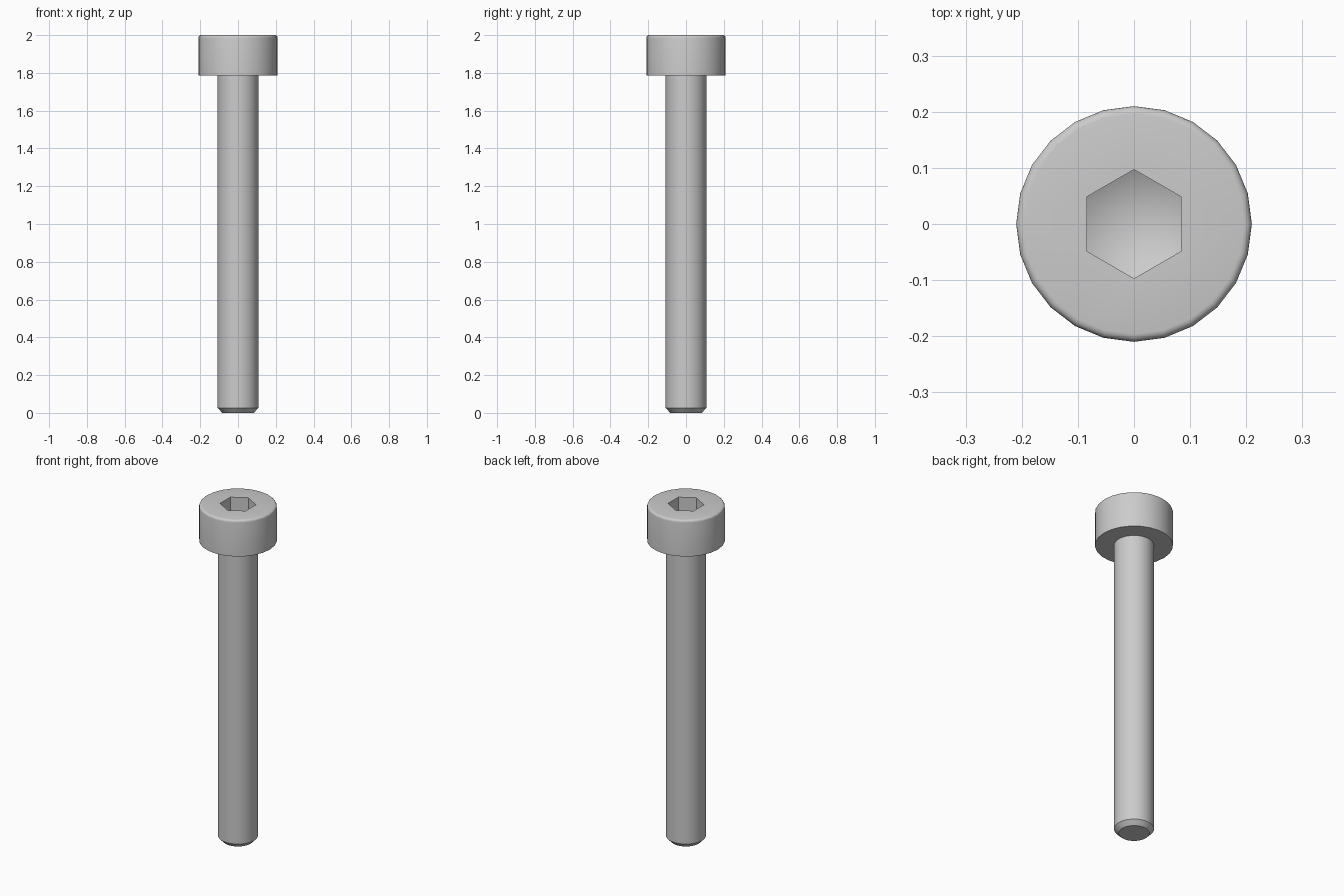
import bpy, bmesh
from math import sin, cos, pi, radians

SIDES = 24
HEAD_R, SHANK_R = 0.21, 0.108
HEAD_BASE, TOP = 1.785, 2.0
FILLET = 0.014
HEX_R, HEX_DEPTH, CONE_DEPTH = 0.097, 0.11, 0.056

if "Cube" in bpy.data.objects:
    bpy.data.objects.remove(bpy.data.objects["Cube"])

steel = bpy.data.materials.new("light grey steel")
steel.use_nodes = True
colour = (0.6, 0.6, 0.6, 1)
steel.diffuse_color = colour
steel.node_tree.nodes["Principled BSDF"].inputs["Base Color"].default_value = colour


def ring(bm, r, z, n=SIDES, start=0.0):
    return [bm.verts.new((r * cos(start + 2 * pi * i / n),
                          r * sin(start + 2 * pi * i / n), z)) for i in range(n)]


def skin(bm, rings):
    for a, b in zip(rings, rings[1:]):
        n = len(a)
        for i in range(n):
            j = (i + 1) % n
            bm.faces.new((a[i], a[j], b[j], b[i]))


def loop_edges(bm, verts):
    pairs = zip(verts, verts[1:] + verts[:1])
    return [bm.edges.get(p) or bm.edges.new(p) for p in pairs]


def finish(bm, name):
    mesh = bpy.data.meshes.new(name)
    bm.to_mesh(mesh)
    bm.free()
    obj = bpy.data.objects.new(name, mesh)
    bpy.context.collection.objects.link(obj)
    mesh.materials.append(steel)
    bpy.ops.object.select_all(action='DESELECT')
    obj.select_set(True)
    bpy.context.view_layer.objects.active = obj
    bpy.ops.object.shade_smooth_by_angle(angle=radians(40))
    return obj


# Shank with chamfered tip
bm = bmesh.new()
rings = [ring(bm, r, z) for r, z in
         ((0.083, 0), (SHANK_R, 0.026), (SHANK_R, HEAD_BASE))]
skin(bm, rings)
bm.faces.new(rings[0][::-1])
finish(bm, "shank")

# Head: underside, wall and rounded top rim
bm = bmesh.new()
profile = [(SHANK_R, HEAD_BASE), (HEAD_R, HEAD_BASE)]
for k in range(5):
    a = pi / 2 * k / 4
    profile.append((HEAD_R - FILLET + FILLET * cos(a), TOP - FILLET + FILLET * sin(a)))
rings = [ring(bm, r, z) for r, z in profile]
skin(bm, rings)

# Hexagonal socket with a conical floor
mouth = ring(bm, HEX_R, TOP, 6, pi / 2)
floor = ring(bm, HEX_R, TOP - HEX_DEPTH, 6, pi / 2)
skin(bm, [floor[::-1], mouth[::-1]])
tip = bm.verts.new((0, 0, TOP - HEX_DEPTH - CONE_DEPTH))
for i in range(6):
    bm.faces.new((floor[i], floor[(i + 1) % 6], tip))

# Flat top face between rim and socket
bmesh.ops.bridge_loops(bm, edges=loop_edges(bm, rings[-1]) + loop_edges(bm, mouth))
bmesh.ops.recalc_face_normals(bm, faces=bm.faces)
finish(bm, "socket_head")
